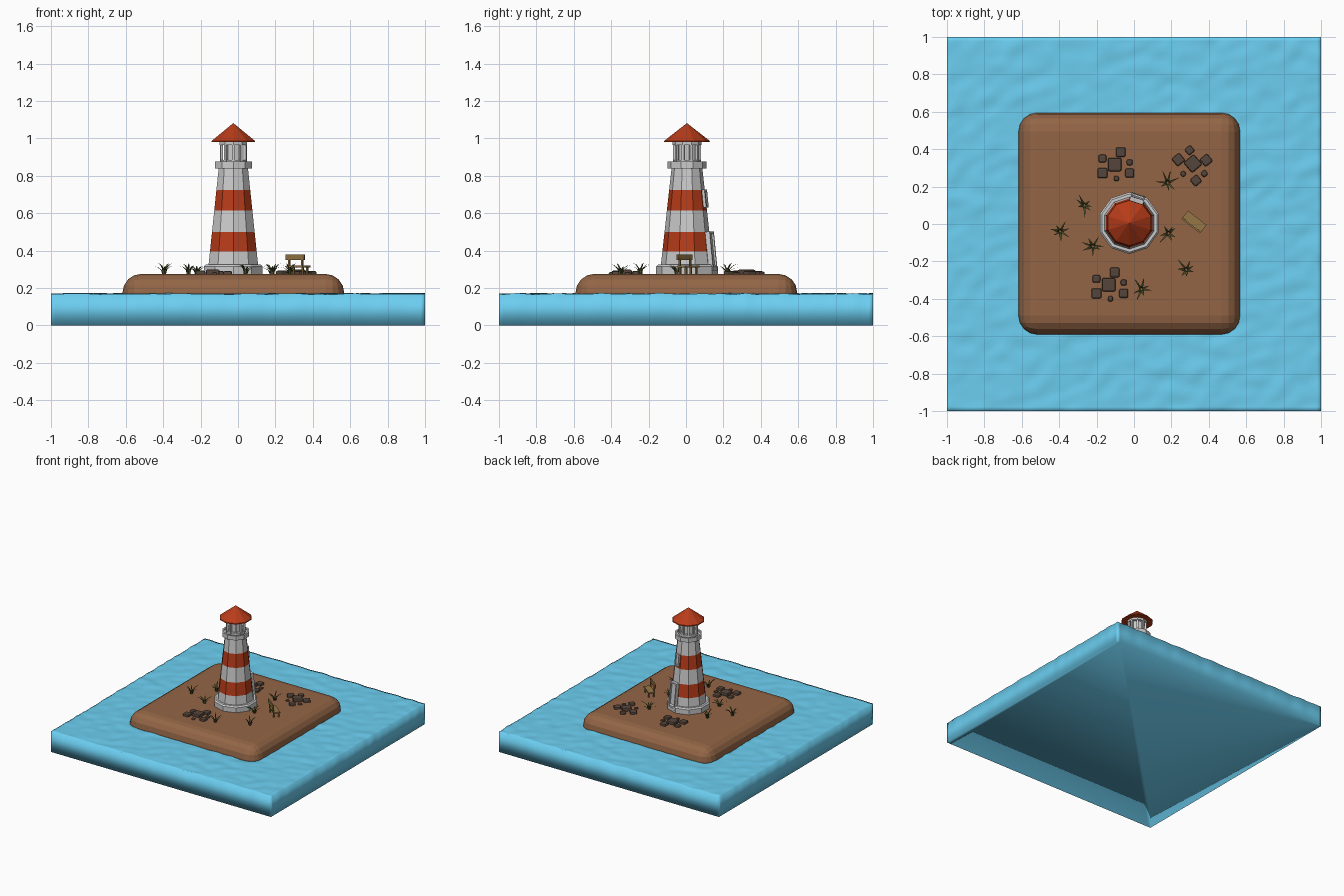
import bpy, bmesh, math, random
from math import sin, cos, pi, radians
from mathutils import Vector, Matrix, noise

if "Cube" in bpy.data.objects:
    bpy.data.objects.remove(bpy.data.objects["Cube"])

random.seed(4)
TX, TY = -0.025, 0.005      # tower axis
TURN = radians(18)          # first decagon corner
DOOR = radians(72)          # door faces this way
GROUND = 0.275


def mat(name, col):
    m = bpy.data.materials.new(name)
    m.diffuse_color = (*col, 1)
    m.use_nodes = True
    m.node_tree.nodes["Principled BSDF"].inputs["Base Color"].default_value = m.diffuse_color
    return m


BLUE = mat("water_blue", (0.15, 0.62, 0.88))
BROWN = mat("earth", (0.29, 0.13, 0.06))
RED = mat("red_paint", (0.48, 0.045, 0.01))
STONE = mat("rock_brown", (0.09, 0.06, 0.045))
GREEN = mat("grass_green", (0.08, 0.09, 0.025))
WOOD = mat("wood", (0.3, 0.18, 0.06))


def finish(name, bm, material=None, smooth=False):
    bmesh.ops.recalc_face_normals(bm, faces=bm.faces)
    me = bpy.data.meshes.new(name)
    bm.to_mesh(me)
    bm.free()
    for p in me.polygons:
        p.use_smooth = smooth
    if material:
        me.materials.append(material)
    ob = bpy.data.objects.new(name, me)
    bpy.context.collection.objects.link(ob)
    return ob


def add_box(bm, size, matrix):
    bmesh.ops.create_cube(bm, size=1, matrix=matrix @ Matrix.Diagonal((*size, 1)))


def lathe(name, profile, material=None, n=10, closed=False):
    """Revolve (radius, z) points into a flat-sided ring about the tower axis."""
    bm = bmesh.new()
    rings = [[bm.verts.new((TX + r * cos(TURN + 2 * pi * i / n), TY + r * sin(TURN + 2 * pi * i / n), z))
              for i in range(n)] for r, z in profile]
    pairs = list(zip(rings, rings[1:])) + ([(rings[-1], rings[0])] if closed else [])
    for a, b in pairs:
        for i in range(n):
            j = (i + 1) % n
            bm.faces.new((a[i], a[j], b[j], b[i]))
    if not closed:
        bm.faces.new(rings[0])
        bm.faces.new(rings[-1])
    bmesh.ops.remove_doubles(bm, verts=bm.verts, dist=1e-4)
    return finish(name, bm, material)


# water slab with rippled top
bm = bmesh.new()
bmesh.ops.create_grid(bm, x_segments=90, y_segments=90, size=1)
rim = [e for e in bm.edges if e.is_boundary]
for v in bm.verts:
    p = Vector((v.co.x * 9 + v.co.y * 3, v.co.y * 14 - v.co.x * 5, 0))
    v.co.z = 0.168 + 0.007 * noise.noise(p)
low = bmesh.ops.extrude_edge_only(bm, edges=rim)["geom"]
for v in low:
    if isinstance(v, bmesh.types.BMVert):
        v.co.z = 0
bmesh.ops.contextual_create(bm, geom=[e for e in low if isinstance(e, bmesh.types.BMEdge)])
finish("water", bm, BLUE, True)

# island: rounded block sunk into the water
bm = bmesh.new()
add_box(bm, (1.185, 1.185, 0.22), Matrix.Translation((-0.025, 0.002, GROUND - 0.11)))
bmesh.ops.bevel(bm, geom=bm.edges[:], offset=0.1, segments=4, profile=0.5, affect='EDGES')
finish("island", bm, BROWN)

# tower: plinth, banded shaft, gallery
lathe("plinth", [(0.15, 0.25), (0.165, 0.25), (0.165, 0.315), (0.155, 0.325), (0.12, 0.325)])


def shaft_r(z):
    return 0.139 - (z - 0.325) * 0.11


levels = [0.3, 0.395, 0.5, 0.615, 0.725, 0.845]
for i, (a, b) in enumerate(zip(levels, levels[1:])):
    lathe(f"shaft_band_{i + 1}", [(shaft_r(a), a), (shaft_r(b), b)], RED if i % 2 else None)
lathe("gallery", [(0.104, 0.84), (0.104, 0.875), (0.09, 0.875), (0.09, 0.862), (0.06, 0.862), (0.06, 0.84)],
      closed=True)

# lantern room: core, sills and posts
lathe("lantern_core", [(0.052, 0.86), (0.052, 0.985)])
lathe("lantern_sill", [(0.074, 0.86), (0.074, 0.885), (0.05, 0.885), (0.05, 0.86)], closed=True)
lathe("lantern_head", [(0.077, 0.965), (0.077, 0.985), (0.05, 0.985), (0.05, 0.965)], closed=True)
bm = bmesh.new()
for i in range(10):
    a = TURN + 2 * pi * i / 10
    add_box(bm, (0.014, 0.014, 0.11), Matrix.Translation((TX, TY, 0.925)) @ Matrix.Rotation(a, 4, 'Z')
            @ Matrix.Translation((0.067, 0, 0)))
finish("lantern_posts", bm)
lathe("roof", [(0.07, 0.982), (0.123, 0.98), (0.121, 0.987), (0.0005, 1.081)], RED)


# framed openings that lean with the wall
def opening(name, z0, z1, w, depth, ang, lean):
    zc, h = (z0 + z1) / 2, z1 - z0
    face = shaft_r(zc) * cos(pi / 10)
    m = (Matrix.Translation((TX, TY, zc)) @ Matrix.Rotation(ang, 4, 'Z')
         @ Matrix.Translation((face, 0, 0)) @ Matrix.Rotation(-lean, 4, 'Y'))
    bm = bmesh.new()
    t = 0.01
    for s in (-1, 1):
        add_box(bm, (depth, t, h), m @ Matrix.Translation((0, s * (w - t) / 2, 0)))
        add_box(bm, (depth, w - 2 * t, t), m @ Matrix.Translation((0, 0, s * (h - t) / 2)))
    add_box(bm, (depth * 0.6, w - 2 * t, h - 2 * t), m)
    finish(name, bm)


opening("door", 0.29, 0.5, 0.075, 0.05, DOOR, 0.1)
opening("window", 0.63, 0.725, 0.045, 0.03, DOOR, 0.1)

# rock clusters: x, y, half size relative to the middle rock
rocks = [(0, 0, .036), (.032, .066, .026), (-.066, .032, .021), (-.066, -.046, .027),
         (.009, -.075, .014), (.08, -.046, .024), (.08, .012, .016)]
for k, (cx, cy, ang) in enumerate([(-.103, .318, 0), (.315, .323, -50), (-.135, -.325, 0)]):
    bm = bmesh.new()
    for x, y, s in rocks:
        m = (Matrix.Translation((cx, cy, GROUND)) @ Matrix.Rotation(radians(ang), 4, 'Z')
             @ Matrix.Translation((x, y, 0)))
        add_box(bm, (2 * s, 2 * s, 1.3 * s), m)
    bmesh.ops.bevel(bm, geom=bm.edges[:], offset=0.009, segments=2, profile=0.5, affect='EDGES')
    finish(f"rocks_{k + 1}", bm, STONE)

# grass tufts of bent, tapering blades
tufts = [(-.265, .10), (-.395, -.04), (-.22, -.12), (.18, .22), (.185, -.05), (.28, -.245), (.04, -.35)]
for k, (cx, cy) in enumerate(tufts):
    bm = bmesh.new()
    for i in range(7):
        a = 2 * pi * i / 7 + random.uniform(-.3, .3) + k
        reach, h = random.uniform(.03, .065), random.uniform(.04, .065)
        d, side = Vector((cos(a), sin(a), 0)), Vector((-sin(a), cos(a), 0))
        prev = None
        for t, w in ((0, .006), (.4, .0055), (.75, .004), (1, .0005)):
            c = Vector((cx, cy, GROUND - .005)) + d * (.005 + reach * t * t) + Vector((0, 0, h * (1.7 * t - .7 * t * t)))
            ring = [bm.verts.new(c + o) for o in (side * w, -side * w, d * w * .7)]
            if prev:
                for j in range(3):
                    bm.faces.new((prev[j], prev[j - 1], ring[j - 1], ring[j]))
            prev = ring
        bm.faces.new(prev)
    finish(f"grass_{k + 1}", bm, GREEN)

# bench: seat, backrest, posts and legs
base = Matrix.Translation((.322, .012, GROUND)) @ Matrix.Rotation(radians(-38), 4, 'Z')
parts = {"bench_seat": [(.125, .05, .01, 0, .002, .04)],
         "bench_back": [(.125, .009, .03, 0, -.026, .09)],
         "bench_legs": [(.01, .01, .04, s * .045, y, .018) for s in (-1, 1) for y in (-.018, .02)],
         "bench_posts": [(.01, .008, .05, s * .045, -.022, .06) for s in (-1, 1)]}
for name, boxes in parts.items():
    bm = bmesh.new()
    for sx, sy, sz, x, y, z in boxes:
        add_box(bm, (sx, sy, sz), base @ Matrix.Translation((x, y, z)))
    finish(name, bm, WOOD)
